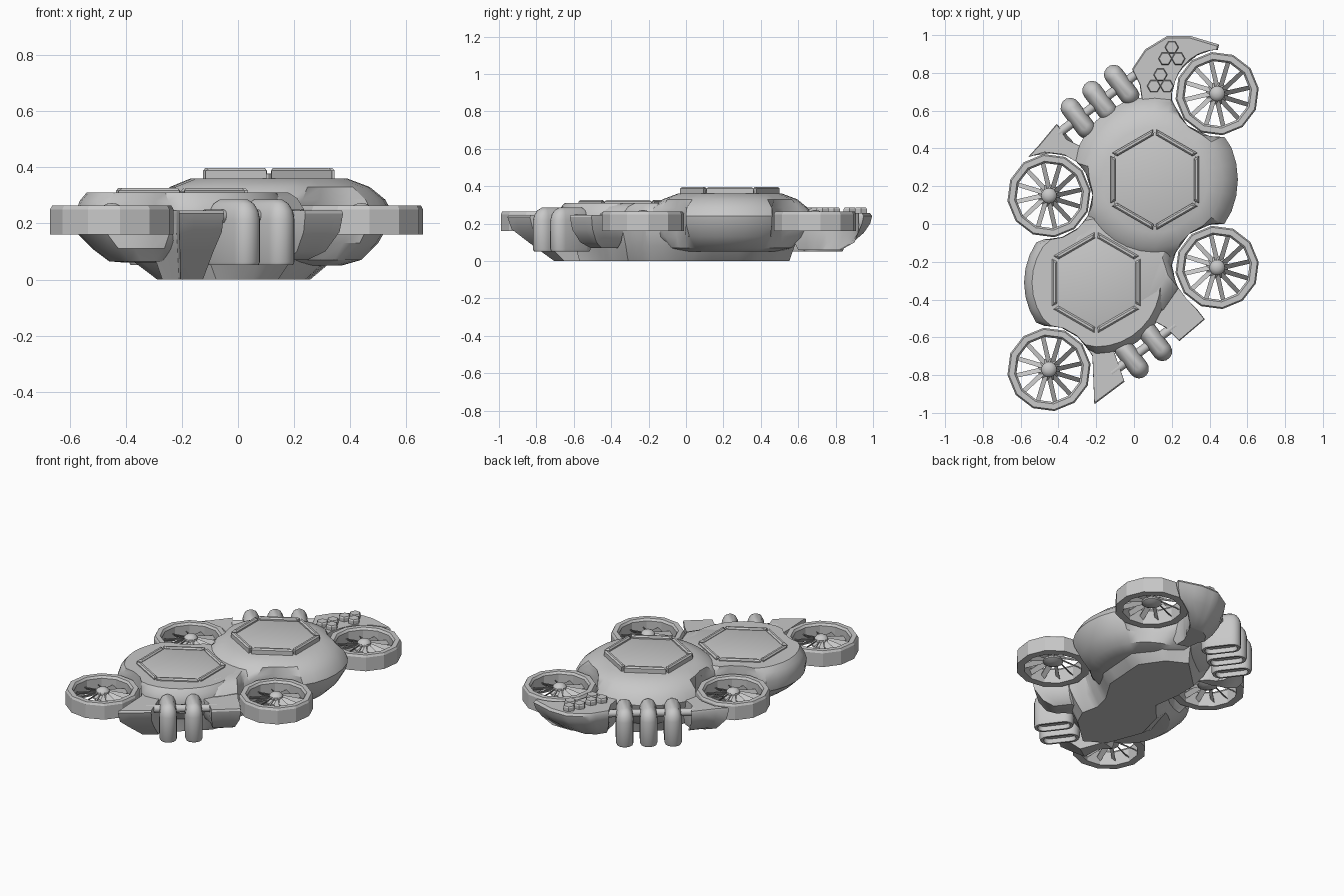
import bpy, bmesh, math
from mathutils import Vector

if "Cube" in bpy.data.objects:
    bpy.data.objects.remove(bpy.data.objects["Cube"])

grey = bpy.data.materials.new("hull_grey")
grey.diffuse_color = (0.58, 0.58, 0.58, 1)
grey.use_nodes = True
grey.node_tree.nodes["Principled BSDF"].inputs["Base Color"].default_value = grey.diffuse_color

ROTORS = [(0.44, 0.69), (-0.45, 0.15), (0.44, -0.23), (-0.45, -0.77)]
CLEAR = 0.232


def finish(name, bm, angle=32):
    bmesh.ops.recalc_face_normals(bm, faces=bm.faces)
    me = bpy.data.meshes.new(name)
    bm.to_mesh(me)
    bm.free()
    me.materials.append(grey)
    ob = bpy.data.objects.new(name, me)
    bpy.context.collection.objects.link(ob)
    bpy.ops.object.select_all(action='DESELECT')
    ob.select_set(True)
    bpy.context.view_layer.objects.active = ob
    if angle:
        bpy.ops.object.shade_smooth_by_angle(angle=math.radians(angle))
    return ob


def add_loft(bm, rings, caps=True, closed=False):
    vs = [[bm.verts.new(p) for p in r] for r in rings]
    n = len(vs[0])
    pairs = list(zip(vs, vs[1:])) + ([(vs[-1], vs[0])] if closed else [])
    for a, b in pairs:
        for i in range(n):
            bm.faces.new((a[i], a[(i + 1) % n], b[(i + 1) % n], b[i]))
    if caps and not closed:
        bm.faces.new(vs[0][::-1])
        bm.faces.new(vs[-1])


def circle(cx, cy, r, z, n, turn=0.0):
    return [(cx + r * math.cos(turn + math.tau * i / n),
             cy + r * math.sin(turn + math.tau * i / n), z) for i in range(n)]


def avoid_rotors(ring):
    # push points out of the round rotor bays
    out = []
    for x, y, z in ring:
        for cx, cy in ROTORS:
            d = math.hypot(x - cx, y - cy)
            if 1e-6 < d < CLEAR:
                x, y = cx + (x - cx) * CLEAR / d, cy + (y - cy) * CLEAR / d
        out.append((x, y, z))
    return out


def shell(name, outline, pivot, levels, steps=4, angle=32):
    # levels: (z, x scale, y scale) about the pivot
    pts = []
    for i, a in enumerate(outline):
        b = outline[(i + 1) % len(outline)]
        pts += [(a[0] + (b[0] - a[0]) * k / steps,
                 a[1] + (b[1] - a[1]) * k / steps) for k in range(steps)]
    px, py = pivot
    bm = bmesh.new()
    add_loft(bm, [avoid_rotors([(px + (x - px) * sx, py + (y - py) * sy, z)
                                for x, y in pts]) for z, sx, sy in levels])
    return finish(name, bm, angle)


# Main hull with flat keel
shell("hull", [(-.13, -.64), (.16, -.46), (.24, -.345), (.2, -.22), (.24, -.1),
               (.4, .08), (.43, .4), (.27, .56), (.06, .635), (-.27, .42),
               (-.27, .25), (-.23, .05), (-.4, -.08), (-.48, -.3), (-.34, -.55)],
      (0, -.05),
      [(0, .6, .88), (.08, .82, .92), (.2, 1, 1), (.25, .98, .98),
       (.29, .88, .88), (.31, .75, .75)])

# Two rounded lobes
for name, (cx, cy), prof in (
        ("rear_lobe", (.11, .235), [(.05, .26), (.07, .33), (.13, .39), (.2, .43), (.24, .44),
                                    (.285, .415), (.33, .36), (.36, .28)]),
        ("front_lobe", (-.2, -.31), [(.06, .2), (.065, .26), (.11, .32), (.165, .375),
                                     (.23, .382), (.28, .365), (.31, .34)])):
    bm = bmesh.new()
    add_loft(bm, [avoid_rotors(circle(cx, cy, r, z, 32)) for z, r in prof])
    finish(name, bm)

# Hexagonal hatches with six edge bars
for name, cx, cy, z in (("rear_hatch", .11, .235, .36), ("front_hatch", -.2, -.31, .305)):
    bm = bmesh.new()
    t = math.pi / 6
    h = .028 if z > .33 else .012
    add_loft(bm, [circle(cx, cy, .25, z - .01, 6, t), circle(cx, cy, .25, z + h * .6, 6, t),
                  circle(cx, cy, .243, z + h * .6 + .002, 6, t)])
    for k in range(6):
        a = k * math.pi / 3
        u = Vector((math.cos(a), math.sin(a), 0))
        v = Vector((-u.y, u.x, 0))
        c = Vector((cx, cy, 0)) + u * .221
        bar = []
        for zz, w, l in ((z - .005, .014, .118), (z + h, .014, .118), (z + h + .009, .006, .108)):
            bar.append([c + u * (su * w) + v * (sv * (l + su * .007)) + Vector((0, 0, zz))
                        for su, sv in ((-1, -1), (1, -1), (1, 1), (-1, 1))])
        add_loft(bm, bar)
    finish(name, bm, 20)

# Ducted rotors: ring, swirled blades and domed hub
for i, (cx, cy) in enumerate(ROTORS):
    bm = bmesh.new()
    add_loft(bm, [circle(cx, cy, r, z, 12, .13) for r, z in
                  ((.222, .16), (.222, .25), (.214, .264), (.184, .264), (.174, .25), (.176, .16))],
             closed=True)
    finish(f"rotor_ring_{i + 1}", bm, 25)

    bm = bmesh.new()
    for k in range(12):
        a = math.tau * k / 12
        quad = []
        for r, da, z in ((.04, -.3, .215), (.178, .12, .185), (.178, .25, .205), (.04, .35, .24)):
            quad.append((cx + r * math.cos(a + da), cy + r * math.sin(a + da), z))
        add_loft(bm, [quad, [(x, y, z + .006) for x, y, z in quad]])
    finish(f"rotor_blades_{i + 1}", bm, 0)

    bm = bmesh.new()
    add_loft(bm, [circle(cx, cy, r, z, 16) for r, z in
                  ((.03, .19), (.06, .205), (.06, .215), (.041, .235), (.041, .25),
                   (.033, .262), (.018, .27), (.004, .272))])
    finish(f"rotor_hub_{i + 1}", bm)

# Rear fairing wrapping round the back rotor
shell("rear_fairing", [(-.01, .82), (.06, .925), (.175, .995), (.3, .995), (.45, .95),
                       (.44, .90), (.35, .88), (.25, .8), (.2, .69), (.2, .55),
                       (.05, .6), (.03, .74)], (.14, .65),
      [(.06, .5, .5), (.1, .72, .7), (.15, .88, .87), (.2, .97, .97), (.24, 1, 1), (.256, .97, .97)], 3)

# Side fins holding the pod axles
FIN = [(.07, .5, .5), (.1, .75, .75), (.17, .95, .95), (.235, 1, 1), (.247, .98, .98)]
shell("left_fin", [(-.56, .35), (-.41, .53), (-.36, .45), (-.26, .4), (-.18, .3), (-.3, .32)],
      (-.25, .36), FIN, 3)
shell("right_fin", [(.24, -.33), (.375, -.505), (.24, -.62), (.17, -.55), (.08, -.5), (.12, -.33)],
      (.12, -.4), FIN, 3)
shell("front_fin", [(-.21, -.955), (-.05, -.835), (-.12, -.635), (-.16, -.5), (-.34, -.55), (-.22, -.7)],
      (-.2, -.5), [(0, .5, .45), (.1, .75, .75), (.17, .95, .95), (.235, 1, 1), (.247, .98, .98)], 3)

# Hexagonal nozzle clusters on the rear fairing
for i, (cx, cy) in enumerate(((.2, .895), (.14, .75))):
    bm = bmesh.new()
    for k in range(3):
        a = math.pi / 2 + k * math.tau / 3
        x, y = cx + .04 * math.cos(a), cy + .04 * math.sin(a)
        add_loft(bm, [circle(x, y, r, z, 6, 0) for r, z in
                      ((.037, .24), (.037, .278), (.032, .286))])
    finish(f"nozzle_cluster_{i + 1}", bm, 20)

# Upright capsule pods strung on axles
AXIS = Vector((.8, .6, 0))
LONG = Vector((-.6, .8, 0))


def pod(name, cx, cy):
    bm = bmesh.new()
    rings = []
    for z, inset in ((.08, .02), (.052, .016), (.052, .004), (.062, 0), (.215, 0),
                     (.245, .005), (.27, .017), (.285, .035)):
        ring = []
        for k in range(16):
            a = math.pi * (k % 8) / 7 + (math.pi if k > 7 else 0)
            s = .07 - inset * .4
            p = AXIS * (math.cos(a) * (.052 - inset)) + \
                LONG * (math.sin(a) * (.052 - inset) + (s if k < 8 else -s))
            ring.append((cx + p.x, cy + p.y, z))
        rings.append(ring)
    add_loft(bm, rings)
    finish(name, bm, 40)


for i, (x, y) in enumerate(((-.295, .56), (-.18, .65), (-.065, .735))):
    pod(f"rear_pod_{i + 1}", x, y)
for i, (x, y) in enumerate(((-.015, -.71), (.108, -.618))):
    pod(f"front_pod_{i + 1}", x, y)

for name, a, b in (("rear_axle", (-.4, .48), (.04, .815)), ("front_axle", (-.12, -.79), (.22, -.535))):
    a, b = Vector((*a, .225)), Vector((*b, .225))
    d = (b - a).normalized()
    side = Vector((-d.y, d.x, 0))
    bm = bmesh.new()
    add_loft(bm, [[p + side * (.024 * math.cos(math.tau * k / 12)) +
                   Vector((0, 0, .024 * math.sin(math.tau * k / 12))) for k in range(12)]
                  for p in (a, b)])
    finish(name, bm, 40)
